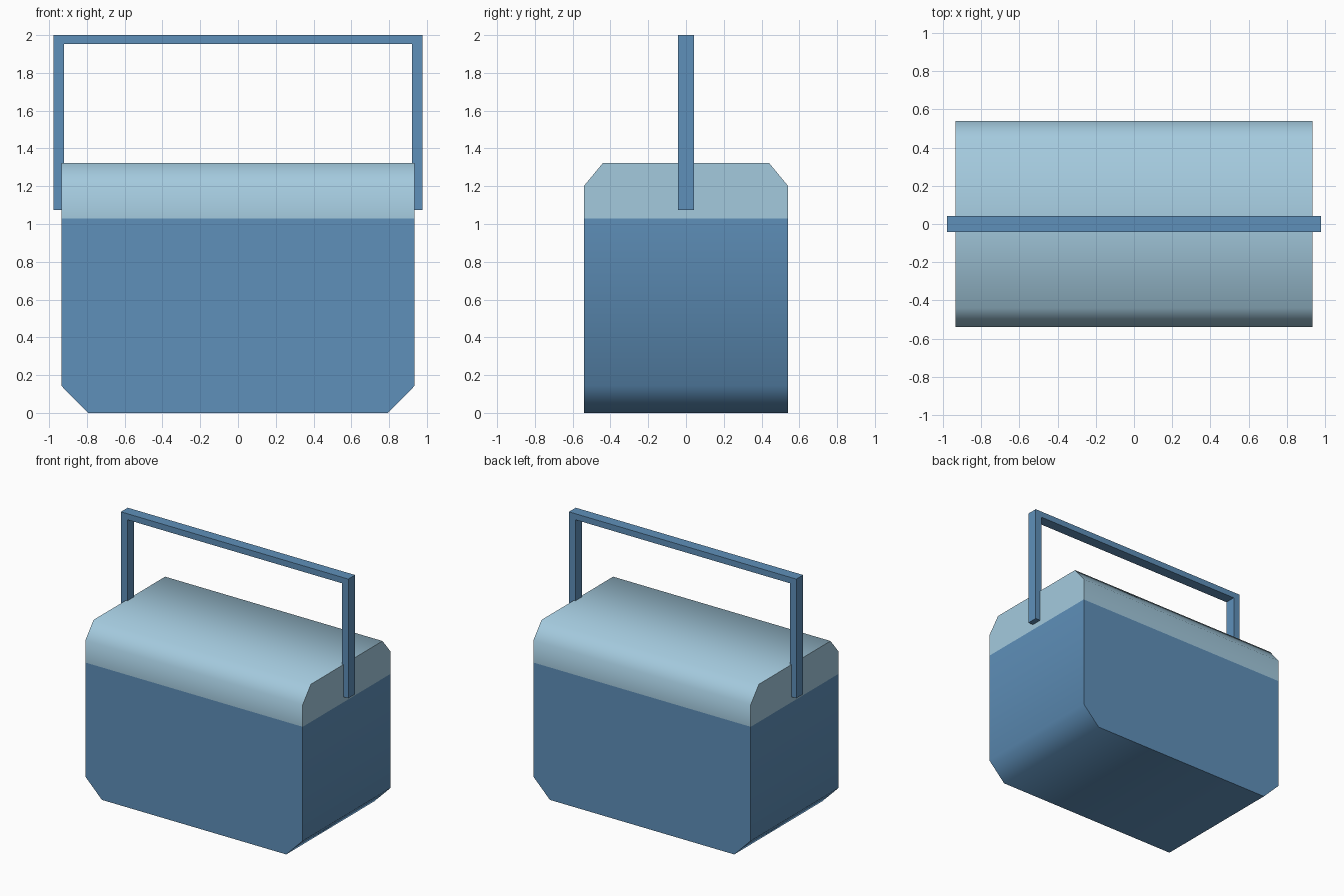
import bpy, bmesh, math
from mathutils import Vector

if "Cube" in bpy.data.objects:
    bpy.data.objects.remove(bpy.data.objects["Cube"])


def material(name, rgb):
    m = bpy.data.materials.new(name)
    m.diffuse_color = (*rgb, 1)
    m.use_nodes = True
    m.node_tree.nodes["Principled BSDF"].inputs["Base Color"].default_value = m.diffuse_color
    return m


blue = material("mid blue", (0.114, 0.279, 0.491))
pale = material("pale blue", (0.371, 0.591, 0.730))


def prism(name, profile, axis, half, mat, smooth_angle=0):
    """Extrude a closed (u, z) profile along x or y, centred on the origin."""
    bm = bmesh.new()
    start = [(-half, u, z) if axis == 'x' else (u, -half, z) for u, z in profile]
    face = bm.faces.new([bm.verts.new(p) for p in start])
    new = bmesh.ops.extrude_face_region(bm, geom=[face])["geom"]
    step = Vector((2 * half, 0, 0) if axis == 'x' else (0, 2 * half, 0))
    bmesh.ops.translate(bm, vec=step,
                        verts=[g for g in new if isinstance(g, bmesh.types.BMVert)])
    bmesh.ops.recalc_face_normals(bm, faces=bm.faces)
    # soft shading over the chamfers, crisp edges elsewhere
    for f in bm.faces:
        f.smooth = smooth_angle > 0
    for e in bm.edges:
        e.smooth = e.calc_face_angle(math.pi) < math.radians(smooth_angle)
    mesh = bpy.data.meshes.new(name)
    bm.to_mesh(mesh)
    bm.free()
    mesh.materials.append(mat)
    obj = bpy.data.objects.new(name, mesh)
    bpy.context.collection.objects.link(obj)
    return obj


W, D = 0.935, 0.54

# Box with chamfered lower ends
prism("box", [(-W, 1.03), (-W, 0.143), (-0.793, 0), (0.793, 0), (W, 0.143), (W, 1.03)],
      'y', D, blue, 60)

# Lid with chamfered front and back
prism("lid", [(-D, 1.03), (D, 1.03), (D, 1.202), (0.44, 1.323), (-0.44, 1.323), (-D, 1.202)],
      'x', W, pale, 60)

# Carrying handle: square-section arch overlapping the box ends
prism("handle", [(-0.978, 1.073), (-0.922, 1.073), (-0.922, 1.953), (0.922, 1.953),
                 (0.922, 1.073), (0.978, 1.073), (0.978, 2.0), (-0.978, 2.0)],
      'y', 0.042, blue)
